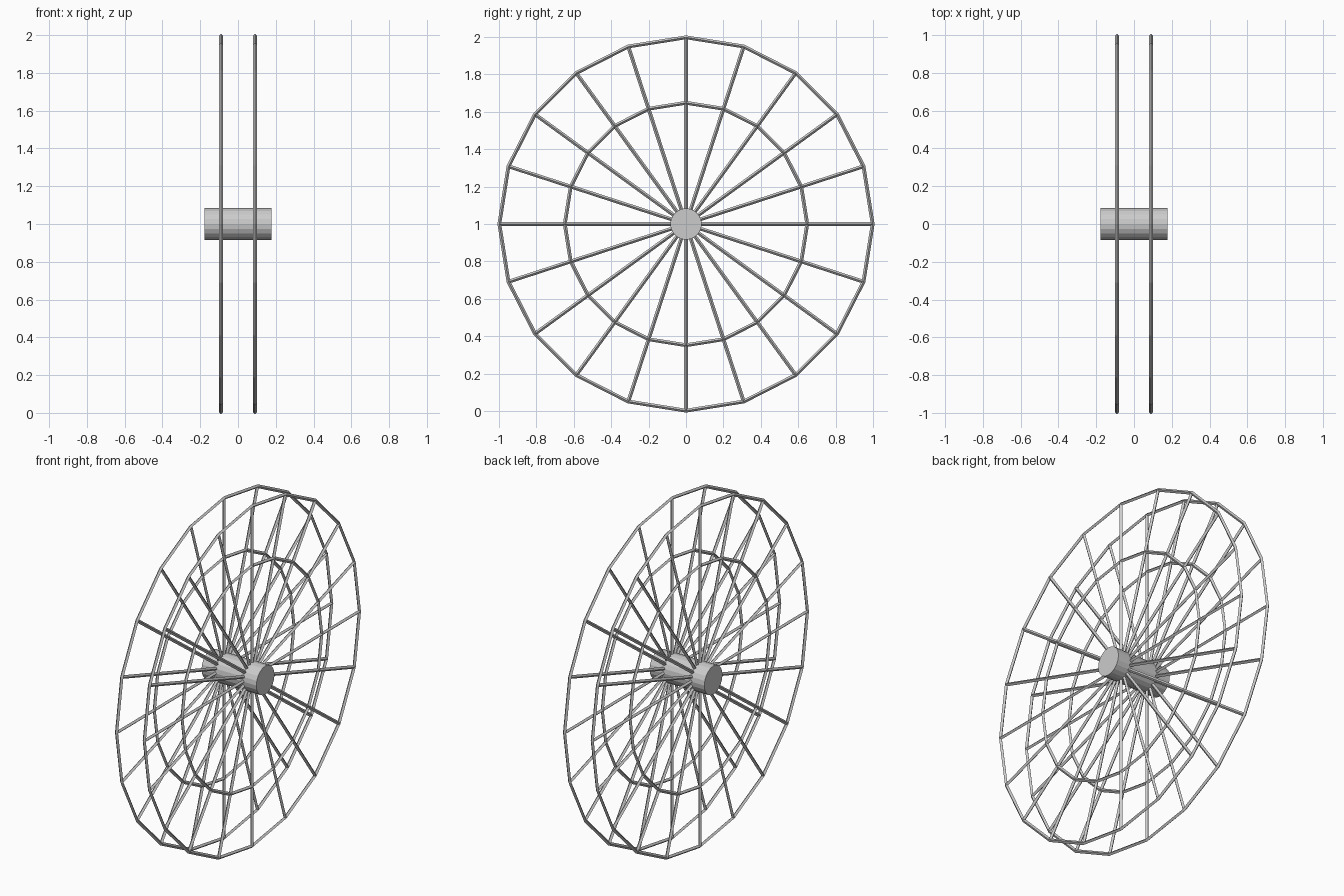
import bpy, bmesh, math
from mathutils import Matrix

if "Cube" in bpy.data.objects:
    bpy.data.objects.remove(bpy.data.objects["Cube"])

N = 20
TURN = Matrix.Translation((0, 0, 1)) @ Matrix.Rotation(math.pi / 2, 4, 'Y')


def make_object(name, bm):
    me = bpy.data.meshes.new(name)
    bm.to_mesh(me)
    bm.free()
    ob = bpy.data.objects.new(name, me)
    bpy.context.collection.objects.link(ob)
    return ob


# spoked wheel frame: fan plus ring of quads, turned into thin struts
def wheel(name, x):
    bm = bmesh.new()
    centre = bm.verts.new((0, 0, 0))
    rings = [[bm.verts.new((r * math.cos(2 * math.pi * i / N),
                            r * math.sin(2 * math.pi * i / N), 0))
              for i in range(N)] for r in (0.648, 0.998)]
    inner, outer = rings
    for i in range(N):
        j = (i + 1) % N
        bm.faces.new((centre, inner[i], inner[j]))
        bm.faces.new((inner[i], outer[i], outer[j], inner[j]))
    bm.transform(Matrix.Translation((x, 0, 0)) @ TURN)
    ob = make_object(name, bm)
    mod = ob.modifiers.new("struts", 'WIREFRAME')
    mod.thickness = 0.02
    mod.use_even_offset = True
    mod.use_boundary = True


wheel("left_wheel_frame", -0.09)
wheel("right_wheel_frame", 0.09)

# hub
bm = bmesh.new()
bmesh.ops.create_cone(bm, cap_ends=True, segments=N, radius1=0.084,
                      radius2=0.084, depth=0.356, matrix=TURN)
make_object("hub", bm)
